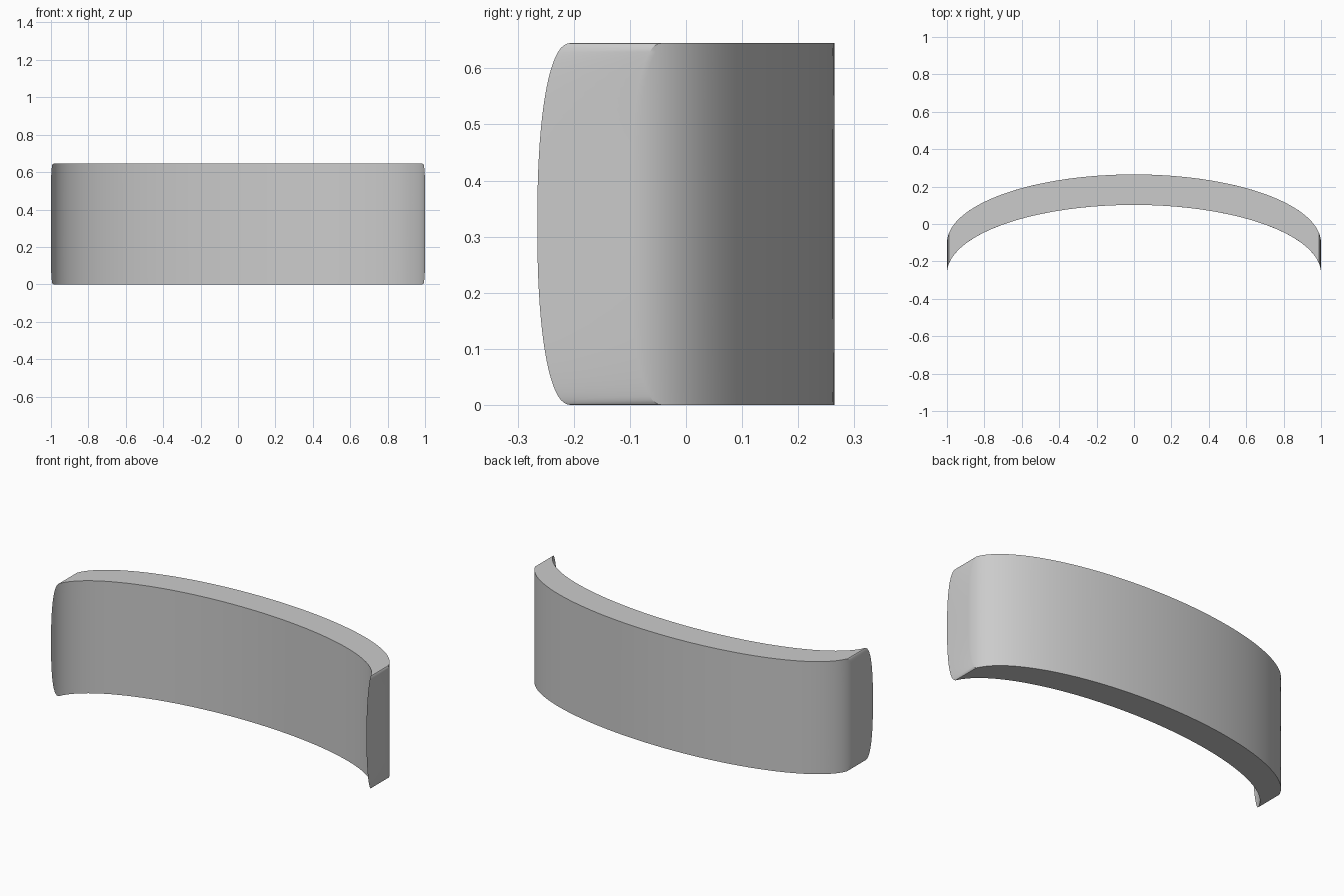
import bpy, bmesh, math

if "Cube" in bpy.data.objects:
    bpy.data.objects.remove(bpy.data.objects["Cube"])

HEIGHT, THICK = 0.645, 0.163      # panel height, depth along y
RISE, FRONT = 0.367, -0.265       # depth of the elliptical arc, frontmost y
TRIM, POWER = 0.06, 2.3           # rounding of the end outlines
COLS, ROWS = 96, 40

bm = bmesh.new()

# Curved front sheet with superelliptic rounded ends
grid = []
for r in range(ROWS + 1):
    w = -math.cos(math.pi * r / ROWS)
    trim = TRIM * (1 - (1 - min(1, abs(w)) ** POWER) ** (1 / POWER))
    t_max = math.acos(trim / RISE)
    z = HEIGHT / 2 * (1 + w)
    row = []
    for c in range(COLS + 1):
        t = t_max * (2 * c / COLS - 1)
        row.append(bm.verts.new((math.sin(t), FRONT + RISE * math.cos(t), z)))
    grid.append(row)
for a, b in zip(grid, grid[1:]):
    for c in range(COLS):
        bm.faces.new((a[c], a[c + 1], b[c + 1], b[c]))

# Push a copy of the sheet straight back to give it depth
sheet = bm.faces[:]
ext = bmesh.ops.extrude_face_region(bm, geom=sheet, use_keep_orig=True)
back = [g for g in ext["geom"] if isinstance(g, bmesh.types.BMVert)]
bmesh.ops.translate(bm, verts=back, vec=(0, THICK, 0))
bmesh.ops.recalc_face_normals(bm, faces=bm.faces[:])

mesh = bpy.data.meshes.new("curved_panel")
bm.to_mesh(mesh)
bm.free()
panel = bpy.data.objects.new("curved_panel", mesh)
bpy.context.collection.objects.link(panel)
bpy.context.view_layer.objects.active = panel
panel.select_set(True)
bpy.ops.object.shade_smooth_by_angle(angle=math.radians(20))
